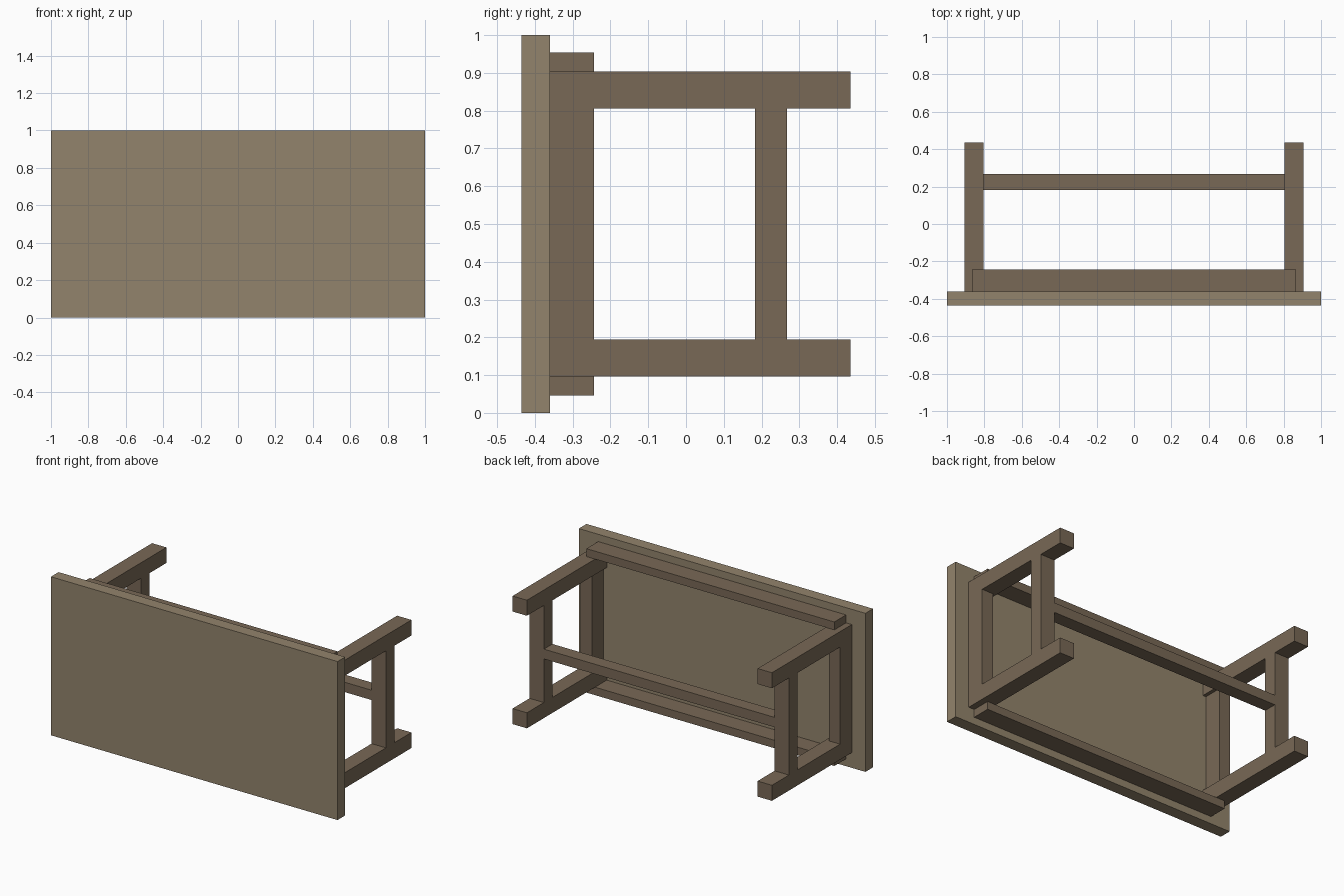
import bpy

if "Cube" in bpy.data.objects:
    bpy.data.objects.remove(bpy.data.objects["Cube"])


def material(name, color):
    m = bpy.data.materials.new(name)
    m.diffuse_color = (*color, 1)
    m.use_nodes = True
    m.node_tree.nodes["Principled BSDF"].inputs["Base Color"].default_value = m.diffuse_color
    return m


TOP = material("light_wood", (0.29, 0.23, 0.15))
FRAME = material("dark_wood", (0.19, 0.14, 0.093))


def box(name, x, y, z, mat):
    """Box from (min, max) ranges on each axis."""
    bpy.ops.mesh.primitive_cube_add(size=1, location=[sum(r) / 2 for r in (x, y, z)])
    ob = bpy.context.object
    ob.name = name
    ob.scale = [r[1] - r[0] for r in (x, y, z)]
    bpy.ops.object.transform_apply(location=False, rotation=False, scale=True)
    ob.data.materials.append(mat)
    return ob


def span(side, a, b):
    """Range a..b, mirrored to the negative side when side is -1."""
    return (a, b) if side > 0 else (-b, -a)


def span_z(side, a, b):
    """Range measured outward from the mid height of the table."""
    lo, hi = span(side, a, b)
    return (0.5 + lo, 0.5 + hi)


OUT, INN = 0.905, 0.805          # leg faces along x
APRON_Y = (-0.36, -0.243)
RAIL_Y = (0.182, 0.267)

# tabletop, standing on its long edge
box("tabletop", (-1, 1), (-0.436, -0.36), (0, 1), TOP)

for sx, end in ((1, "right"), (-1, "left")):
    # pair of legs at each end
    for sz, row in ((1, "upper"), (-1, "lower")):
        box(f"{row}_{end}_leg", span(sx, INN, OUT), (-0.36, 0.436),
            span_z(sz, 0.306, 0.404), FRAME)
    # short apron and end stretcher between the legs
    box(f"{end}_apron", span(sx, 0.827, OUT), APRON_Y, (0.194, 0.806), FRAME)
    box(f"{end}_stretcher", span(sx, INN, OUT), RAIL_Y, (0.194, 0.806), FRAME)

# long aprons along the outer leg faces
for sz, row in ((1, "upper"), (-1, "lower")):
    box(f"{row}_long_apron", (-0.865, 0.865), APRON_Y, span_z(sz, 0.404, 0.454), FRAME)

# long stretcher joining both ends
box("middle_stretcher", (-INN, INN), RAIL_Y, (0.469, 0.531), FRAME)
